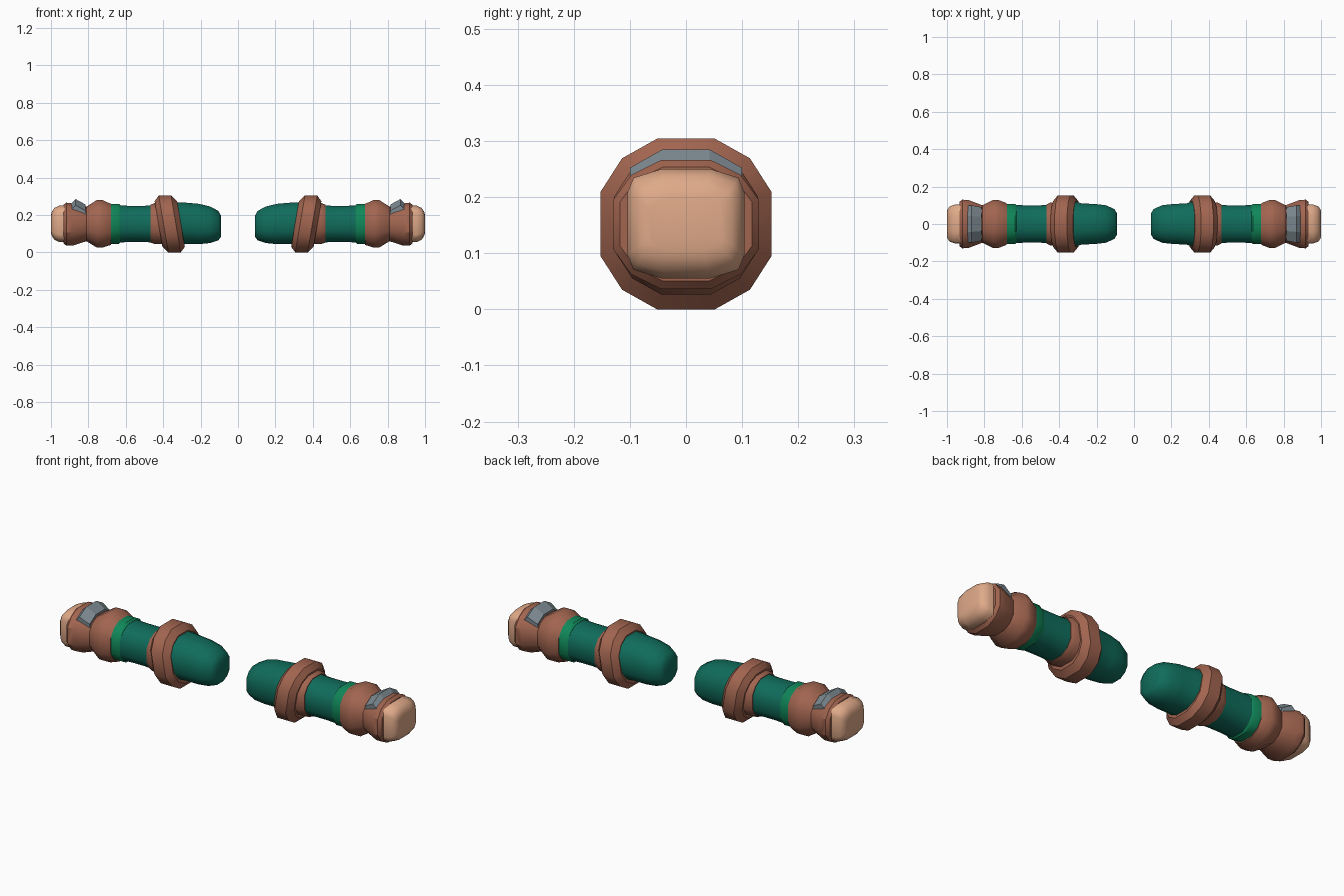
import bpy
import bmesh


def colour(name, rgb):
    m = bpy.data.materials.new(name)
    m.diffuse_color = (*rgb, 1)
    return m


LEATHER = colour("brown leather", (0.36, 0.13, 0.08))
SKIN = colour("light skin", (0.74, 0.40, 0.25))
DARK = colour("dark green cloth", (0.005, 0.15, 0.105))
BRIGHT = colour("bright green trim", (0.005, 0.24, 0.10))
STEEL = colour("grey steel", (0.20, 0.25, 0.28))

# Rounded twelve-sided and boxier cross-sections, one quadrant each (y, z)
ROUND = [(1, 0.38), (0.75, 0.77), (0.34, 1)]
BOXY = [(1, 0.58), (0.9, 0.84), (0.42, 1)]


def section(quad):
    top = quad + [(-y, z) for y, z in reversed(quad)]
    return top + [(-y, -z) for y, z in top]


def finish(name, bm, mat, angle):
    bmesh.ops.recalc_face_normals(bm, faces=bm.faces)
    me = bpy.data.meshes.new(name)
    bm.to_mesh(me)
    bm.free()
    me.materials.append(mat)
    ob = bpy.data.objects.new(name, me)
    bpy.context.collection.objects.link(ob)
    bpy.ops.object.select_all(action='DESELECT')
    ob.select_set(True)
    bpy.context.view_layer.objects.active = ob
    bpy.ops.object.shade_smooth_by_angle(angle=angle)
    mirror = ob.modifiers.new("both_arms", 'MIRROR')
    mirror.use_axis[0] = True
    return ob


def loft(name, rings, mat, quad=ROUND, shear=0.0, angle=0.62):
    """Rings are (x, z_low, z_high, half_width); shear leans them in x."""
    bm = bmesh.new()
    loops = []
    for x, lo, hi, w in rings:
        c, h = (lo + hi) / 2, (hi - lo) / 2
        loops.append([bm.verts.new((x + shear * z * h, y * w, c + z * h))
                      for y, z in section(quad)])
    n = len(loops[0])
    for a, b in zip(loops, loops[1:]):
        for i in range(n):
            j = (i + 1) % n
            bm.faces.new((a[i], a[j], b[j], b[i]))
    bm.faces.new(loops[0])
    bm.faces.new(loops[-1])
    return finish(name, bm, mat, angle)


# Sleeve, from the rounded shoulder to the elbow
loft("upper_sleeve", [(0.09, 0.085, 0.195, 0.055), (0.105, 0.065, 0.222, 0.08),
                      (0.15, 0.05, 0.246, 0.1), (0.21, 0.044, 0.26, 0.107),
                      (0.28, 0.045, 0.266, 0.11), (0.32, 0.04, 0.268, 0.122),
                      (0.38, 0.04, 0.268, 0.122)], DARK, angle=0.8)

# Leaning elbow band with bevelled rims
loft("elbow_band", [(0.305, 0.03, 0.274, 0.122), (0.332, 0, 0.304, 0.152),
                    (0.398, 0, 0.304, 0.152), (0.425, 0.03, 0.274, 0.122)],
     LEATHER, shear=0.17)
loft("elbow_lining", [(0.38, 0.045, 0.265, 0.115), (0.445, 0.045, 0.265, 0.115),
                      (0.467, 0.052, 0.255, 0.105)], LEATHER)

# Forearm sleeve with its bright trim
loft("forearm_sleeve", [(0.42, 0.05, 0.256, 0.103), (0.5, 0.056, 0.249, 0.1),
                        (0.58, 0.056, 0.249, 0.1), (0.65, 0.052, 0.252, 0.101)], DARK)
loft("sleeve_trim", [(0.627, 0.054, 0.252, 0.101), (0.637, 0.046, 0.26, 0.107),
                     (0.69, 0.046, 0.26, 0.107)], BRIGHT)

# Glove: flared cuff, wrist and hand guard
loft("glove", [(0.678, 0.04, 0.26, 0.108), (0.69, 0.037, 0.264, 0.115),
               (0.725, 0.026, 0.28, 0.128), (0.755, 0.026, 0.28, 0.128),
               (0.81, 0.06, 0.245, 0.1), (0.885, 0.036, 0.262, 0.128),
               (0.918, 0.036, 0.266, 0.13), (0.934, 0.05, 0.254, 0.118)], LEATHER)

# Fist
loft("fist", [(0.9, 0.055, 0.25, 0.104), (0.955, 0.055, 0.25, 0.104),
              (0.982, 0.068, 0.238, 0.096), (0.995, 0.088, 0.218, 0.082),
              (1.0, 0.105, 0.2, 0.066)], SKIN, quad=BOXY, angle=0.9)

# Steel plate arched over the back of the hand
bm = bmesh.new()
ribs = []
for y, drop in [(-0.1, 0.033), (-0.042, 0), (0.042, 0), (0.1, 0.033)]:
    ribs.append([bm.verts.new((x, y * s, z - drop)) for x, z, s in
                 [(0.812, 0.225, 0.9), (0.815, 0.256, 0.9),
                  (0.868, 0.285, 1), (0.892, 0.262, 1), (0.892, 0.225, 1)]])
for a, b in zip(ribs, ribs[1:]):
    for i in range(5):
        j = (i + 1) % 5
        bm.faces.new((a[i], a[j], b[j], b[i]))
bm.faces.new(ribs[0])
bm.faces.new(ribs[-1])
finish("hand_plate", bm, STEEL, 0.3)
